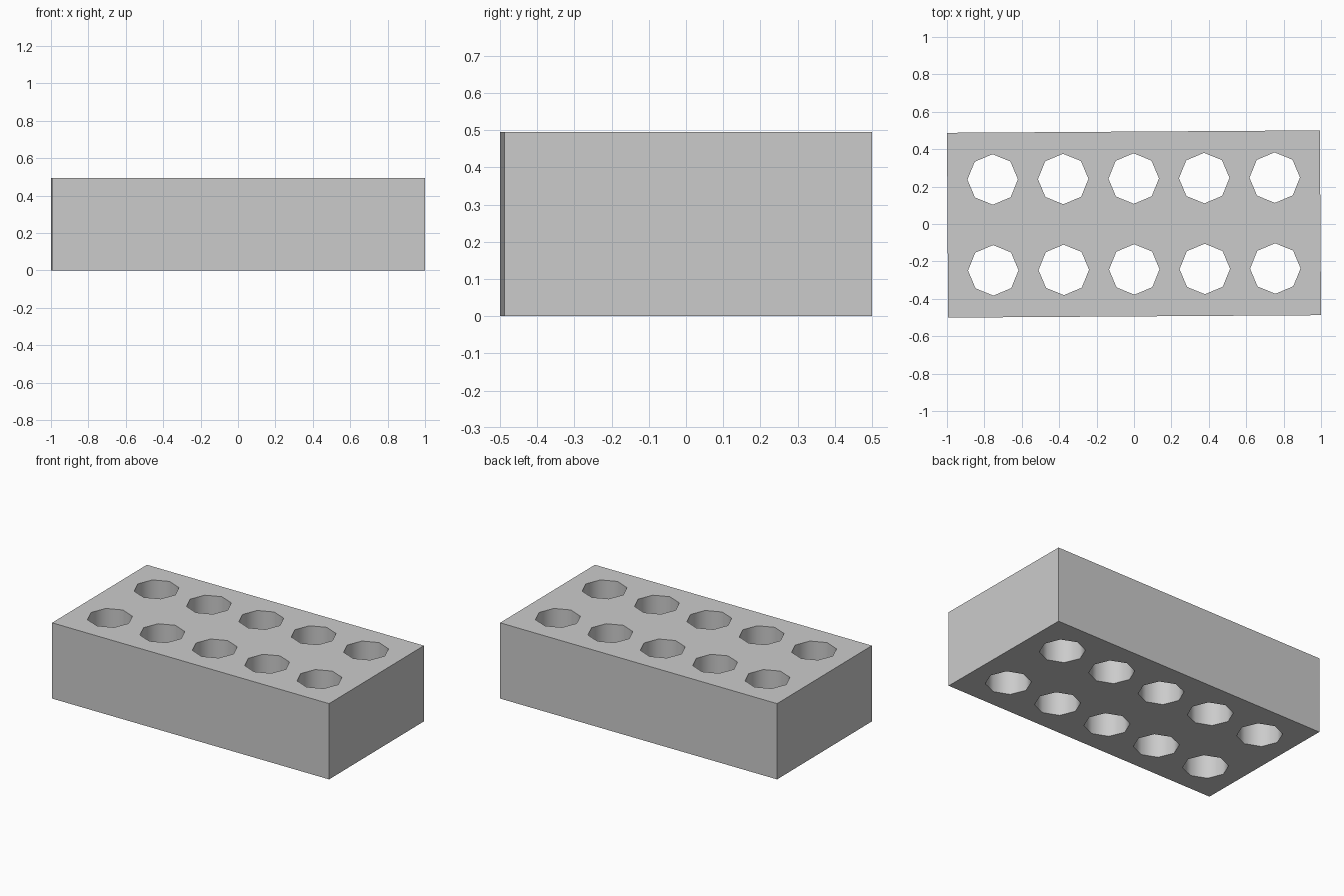
import bpy, bmesh
from math import cos, sin, pi, radians

if "Cube" in bpy.data.objects:
    bpy.data.objects.remove(bpy.data.objects["Cube"])

LENGTH, DEPTH, HEIGHT = 1.9936, 0.988, 0.495
HOLE_R, PITCH, ROW_Y = 0.135, 0.377, 0.243

bm = bmesh.new()


def add_loop(points):
    verts = [bm.verts.new((x, y, 0)) for x, y in points]
    for i, v in enumerate(verts):
        bm.edges.new((v, verts[(i + 1) % len(verts)]))


# Brick outline
hx, hy = LENGTH / 2, DEPTH / 2
add_loop([(-hx, -hy), (hx, -hy), (hx, hy), (-hx, hy)])

# Two rows of five octagonal through holes
for row in (-1, 1):
    for col in range(-2, 3):
        add_loop([(col * PITCH + HOLE_R * cos(k * pi / 4),
                   row * ROW_Y + HOLE_R * sin(k * pi / 4)) for k in range(8)])

# Fill the perforated face, all normals upward
bmesh.ops.triangle_fill(bm, use_beauty=True, edges=bm.edges[:], normal=(0, 0, 1))
bm.normal_update()
for f in bm.faces:
    if f.normal.z < 0:
        f.normal_flip()

mesh = bpy.data.meshes.new("perforated_brick")
bm.to_mesh(mesh)
bm.free()
brick = bpy.data.objects.new("perforated_brick", mesh)
bpy.context.collection.objects.link(brick)
bpy.context.view_layer.objects.active = brick
brick.select_set(True)

# Give the brick its height
solid = brick.modifiers.new("height", 'SOLIDIFY')
solid.thickness = HEIGHT
solid.offset = 1
bpy.ops.object.modifier_apply(modifier=solid.name)

# Smooth hole walls, sharp brick edges, slight turn about z
bpy.ops.object.shade_smooth_by_angle(angle=radians(60))
brick.rotation_euler.z = 0.0065
